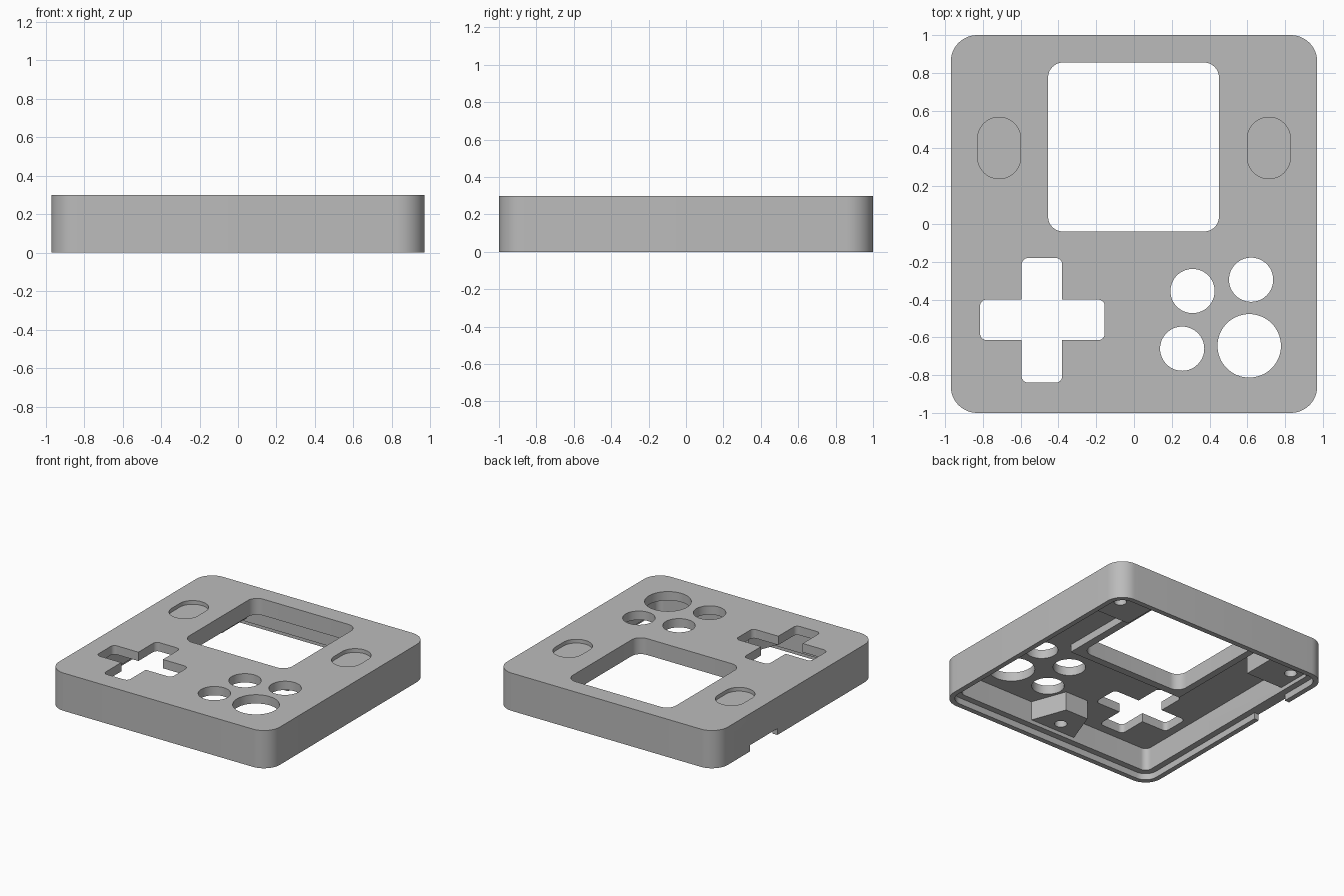
import bpy, bmesh
from math import cos, sin, pi, radians

if "Cube" in bpy.data.objects:
    bpy.data.objects.remove(bpy.data.objects["Cube"])

grey = bpy.data.materials.new("shell_grey")
grey.use_nodes = True
colour = (0.5, 0.5, 0.5, 1)
grey.diffuse_color = colour
grey.node_tree.nodes["Principled BSDF"].inputs["Base Color"].default_value = colour


def rounded(x0, x1, y0, y1, r, steps=12):
    """Rounded rectangle outline, counter-clockwise."""
    centres = [(x1 - r, y1 - r), (x0 + r, y1 - r), (x0 + r, y0 + r), (x1 - r, y0 + r)]
    return [(cx + r * cos(pi / 2 * (q + i / steps)), cy + r * sin(pi / 2 * (q + i / steps)))
            for q, (cx, cy) in enumerate(centres) for i in range(steps + 1)]


def circle(cx, cy, r, n=64):
    return [(cx + r * cos(2 * pi * i / n), cy + r * sin(2 * pi * i / n)) for i in range(n)]


def box(x0, x1, y0, y1):
    return [(x0, y0), (x1, y0), (x1, y1), (x0, y1)]


def prism(name, outline, z0, z1):
    """Extrude an outline from z0 to z1."""
    bm = bmesh.new()
    face = bm.faces.new([bm.verts.new((x, y, z0)) for x, y in outline])
    top = bmesh.ops.extrude_face_region(bm, geom=[face])["geom"]
    bmesh.ops.translate(bm, vec=(0, 0, z1 - z0),
                        verts=[v for v in top if isinstance(v, bmesh.types.BMVert)])
    bmesh.ops.recalc_face_normals(bm, faces=bm.faces)
    mesh = bpy.data.meshes.new(name)
    bm.to_mesh(mesh)
    bm.free()
    mesh.materials.append(grey)
    obj = bpy.data.objects.new(name, mesh)
    bpy.context.collection.objects.link(obj)
    return obj


def combine(target, operation, outline, z0, z1):
    """Join or cut a prism, then discard the helper."""
    tool = prism("helper", outline, z0, z1)
    tool.hide_render = True
    mod = target.modifiers.new("boolean", 'BOOLEAN')
    mod.operation = operation
    mod.solver = 'EXACT'
    mod.object = tool
    bpy.context.view_layer.objects.active = target
    bpy.ops.object.modifier_apply(modifier=mod.name)
    bpy.data.objects.remove(tool)


W, L, H = 0.97, 1.0, 0.30
PLATE, LIP, POST = 0.23, 0.05, 0.08
LOW, HIGH = -0.1, 0.4

# Outer shell, hollowed from below with a stepped lip
shell = prism("case_shell", rounded(-W, W, -L, L, 0.14), 0, H)
for inset, depth in ((0.09, PLATE), (0.04, LIP)):
    combine(shell, 'DIFFERENCE',
            rounded(inset - W, W - inset, inset - L, L - inset, 0.14 - inset), LOW, depth)

# Frame behind the screen
combine(shell, 'UNION', box(-0.51, 0.51, -0.10, 0.93), 0.17, 0.26)

# Screw posts: two back corners and front centre
for side in (-1, 1):
    xs = sorted((side * 0.56, side * 0.90))
    combine(shell, 'UNION', box(*xs, 0.60, 0.94), POST, 0.25)
combine(shell, 'UNION', [(-0.21, -0.94), (0.21, -0.94), (0.10, -0.64), (-0.10, -0.64)],
        POST, 0.25)
for x, y in ((-0.80, 0.80), (0.80, 0.80), (0, -0.82)):
    combine(shell, 'DIFFERENCE', circle(x, y, 0.045, 32), LOW, 0.21)

# Screen opening
combine(shell, 'DIFFERENCE', rounded(-0.455, 0.45, -0.04, 0.855, 0.08), LOW, HIGH)

# Direction pad opening
combine(shell, 'DIFFERENCE', rounded(-0.815, -0.155, -0.615, -0.40, 0.035), PLATE - 0.1, HIGH)
combine(shell, 'DIFFERENCE', rounded(-0.595, -0.38, -0.84, -0.18, 0.035), PLATE - 0.1, HIGH)

# Round button openings
for x, y, r in ((0.31, -0.355, 0.117), (0.62, -0.295, 0.117),
                (0.255, -0.66, 0.117), (0.61, -0.645, 0.168)):
    combine(shell, 'DIFFERENCE', circle(x, y, r), PLATE - 0.1, HIGH)

# Shallow oval recesses beside the screen
for side in (-1, 1):
    xs = sorted((side * 0.60, side * 0.828))
    combine(shell, 'DIFFERENCE', rounded(*xs, 0.24, 0.565, 0.113), H - 0.03, HIGH)

# Notch in the side lip
combine(shell, 'DIFFERENCE', box(-1.1, -0.9, 0.24, 0.58), LOW, LIP)

bpy.ops.object.select_all(action='DESELECT')
shell.select_set(True)
bpy.context.view_layer.objects.active = shell
bpy.ops.object.shade_smooth_by_angle(angle=radians(30))
